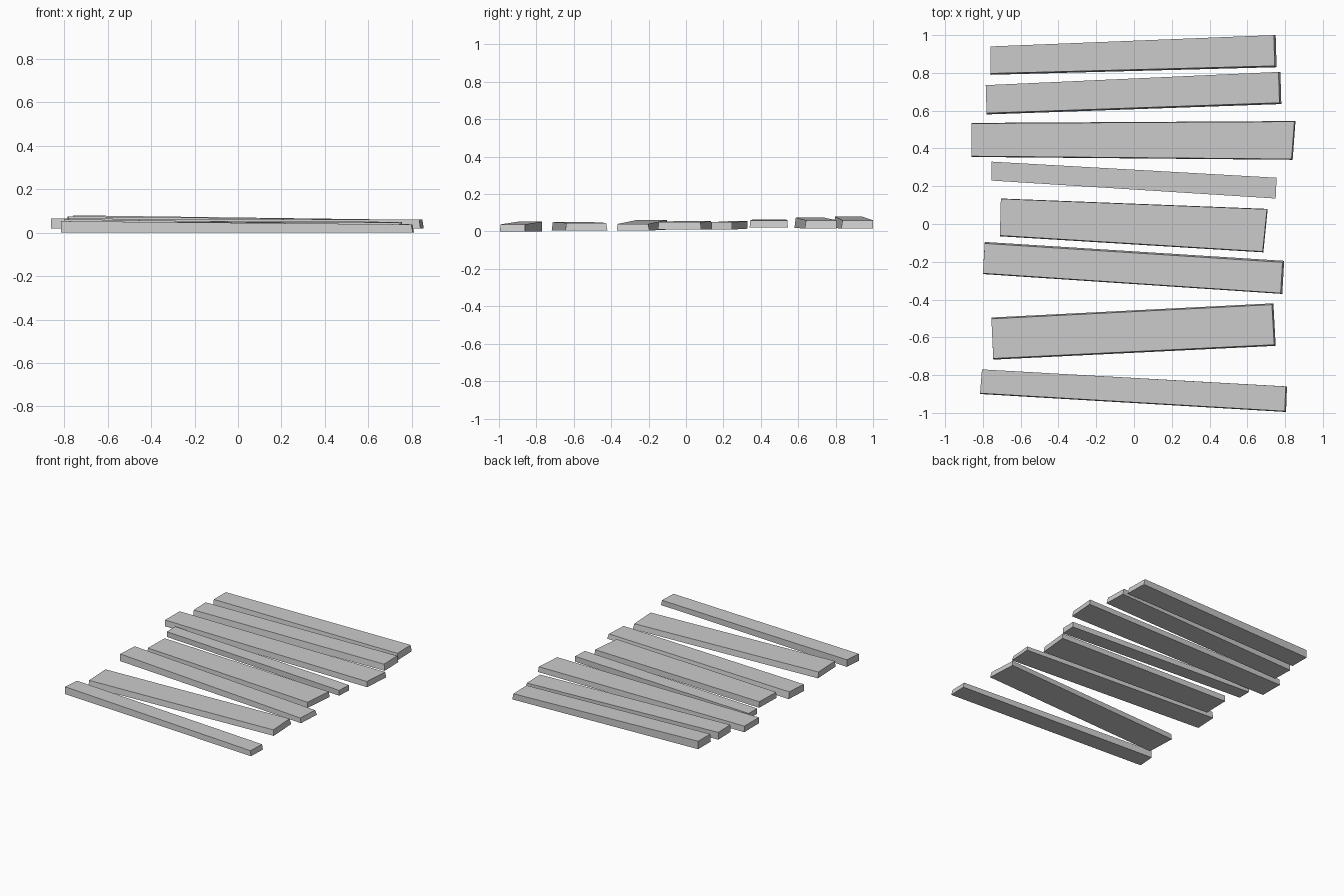
import bpy, bmesh

# Each plank: plan corners (x, y) front-left, front-right, back-right, back-left,
# then bottom z (left, right), top z (left, right), and top inset at front, right and back
PLANKS = [
    ([(-.76, .79), (.755, .83), (.75, 1.0), (-.76, .94)], (.02, .015), (.08, .06), (.007, .01, 0)),
    ([(-.78, .58), (.78, .635), (.775, .805), (-.785, .735)], (.02, .015), (.075, .06), (.007, .01, 0)),
    ([(-.86, .355), (.84, .34), (.855, .545), (-.86, .535)], (.02, .02), (.065, .06), (.004, .006, .003)),
    ([(-.755, .23), (.75, .135), (.755, .245), (-.755, .33)], (.015, .01), (.055, .05), (0, 0, 0)),
    ([(-.71, -.065), (.685, -.15), (.708, .08), (-.705, .135)], (.01, .01), (.055, .05), (.004, .004, .002)),
    ([(-.80, -.265), (.785, -.37), (.795, -.195), (-.79, -.095)], (.01, .005), (.062, .04), (.004, .009, .008)),
    ([(-.745, -.718), (.75, -.645), (.738, -.42), (-.755, -.495)], (.005, .005), (.05, .046), (.006, .008, .007)),
    ([(-.815, -.9), (.805, -.995), (.81, -.86), (-.805, -.77)], (0, 0), (.053, .038), (.004, .007, 0)),
]


def plank(name, plan, low, high, inset):
    front, right, back = inset
    bm = bmesh.new()
    rings = []
    for level, zs in enumerate((low, high)):
        ring = []
        for i, (x, y) in enumerate(plan):
            is_right = i in (1, 2)
            if level:
                x -= right if is_right else 0
                y += front if i < 2 else -back
            ring.append(bm.verts.new((x, y, zs[1 if is_right else 0])))
        rings.append(ring)
    bottom, top = rings
    bm.faces.new(bottom[::-1])
    bm.faces.new(top)
    for i in range(4):
        j = (i + 1) % 4
        bm.faces.new((bottom[i], bottom[j], top[j], top[i]))
    bmesh.ops.recalc_face_normals(bm, faces=bm.faces[:])
    mesh = bpy.data.meshes.new(name)
    bm.to_mesh(mesh)
    bm.free()
    obj = bpy.data.objects.new(name, mesh)
    bpy.context.collection.objects.link(obj)


# Row of uneven walkway boards
for n, data in enumerate(PLANKS, 1):
    plank(f"plank_{n}", *data)
